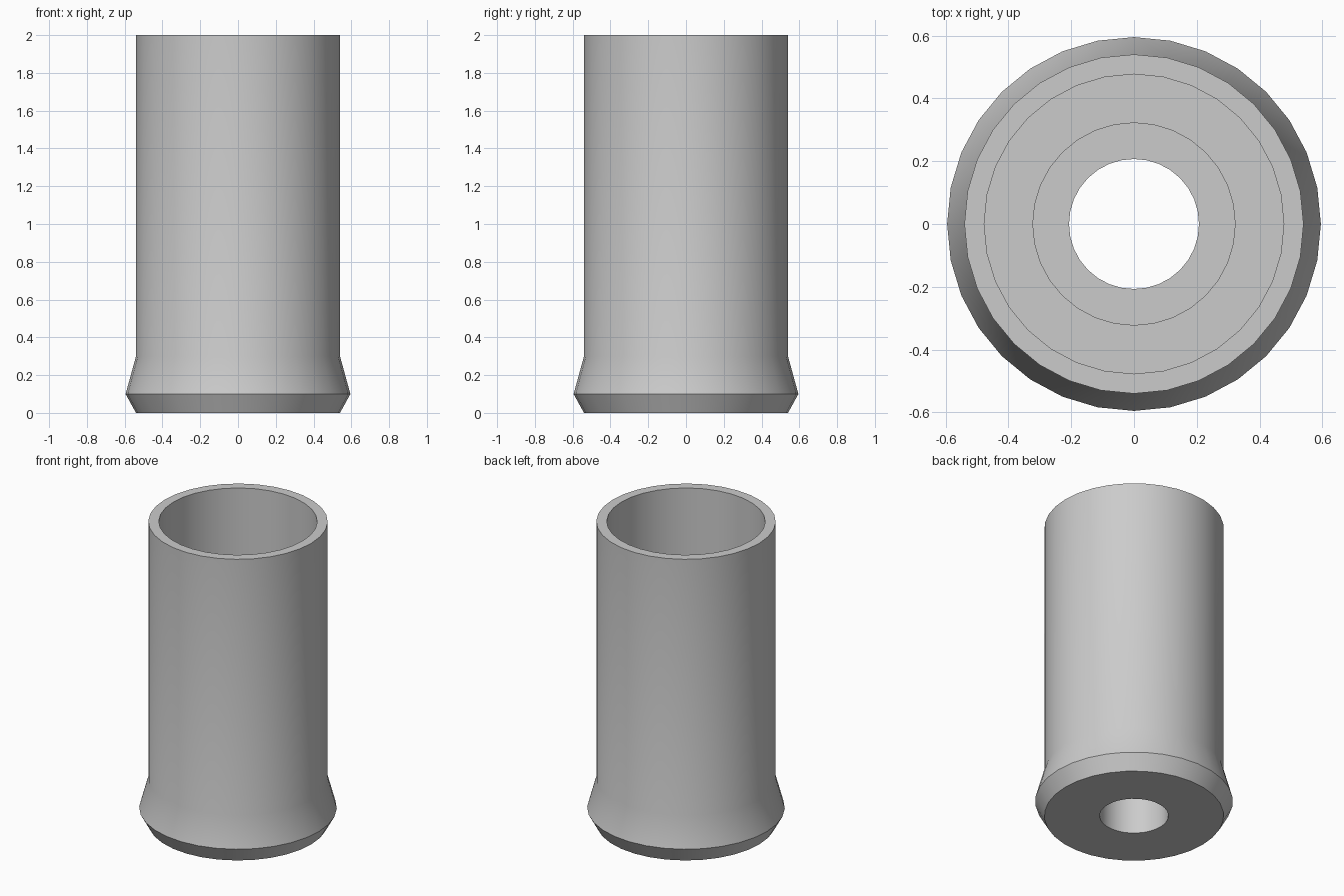
import bpy
import bmesh
import math

SIDES = 32

cube = bpy.data.objects.get("Cube")
if cube:
    bpy.data.objects.remove(cube, do_unlink=True)

# Plain grey material
grey = bpy.data.materials.new("light grey")
grey.use_nodes = True
colour = (0.6, 0.6, 0.6, 1)
grey.diffuse_color = colour
grey.node_tree.nodes["Principled BSDF"].inputs["Base Color"].default_value = colour


def lathe(name, profile, material):
    """Revolve a closed (radius, height) profile around z."""
    bm = bmesh.new()
    rings = []
    for r, z in profile:
        rings.append([bm.verts.new((r * math.cos(math.tau * i / SIDES),
                                    r * math.sin(math.tau * i / SIDES), z))
                      for i in range(SIDES)])
    for lower, upper in zip(rings, rings[1:] + rings[:1]):
        for i in range(SIDES):
            j = (i + 1) % SIDES
            bm.faces.new((lower[i], lower[j], upper[j], upper[i]))
    bmesh.ops.recalc_face_normals(bm, faces=bm.faces)
    mesh = bpy.data.meshes.new(name)
    bm.to_mesh(mesh)
    bm.free()
    mesh.materials.append(material)
    obj = bpy.data.objects.new(name, mesh)
    bpy.context.collection.objects.link(obj)
    bpy.ops.object.select_all(action="DESELECT")
    obj.select_set(True)
    bpy.context.view_layer.objects.active = obj
    bpy.ops.object.shade_smooth_by_angle(angle=math.radians(30))
    return obj


# Flared sleeve: outer wall, rim, then the stepped bore
lathe("flared_sleeve", [
    (0.54, 0), (0.595, 0.1), (0.54, 0.3), (0.54, 2),   # outside
    (0.477, 2), (0.477, 0.6),                          # main cavity
    (0.322, 0.6), (0.322, 0.3),                        # counterbore
    (0.207, 0.3), (0.207, 0),                          # through hole
], grey)
